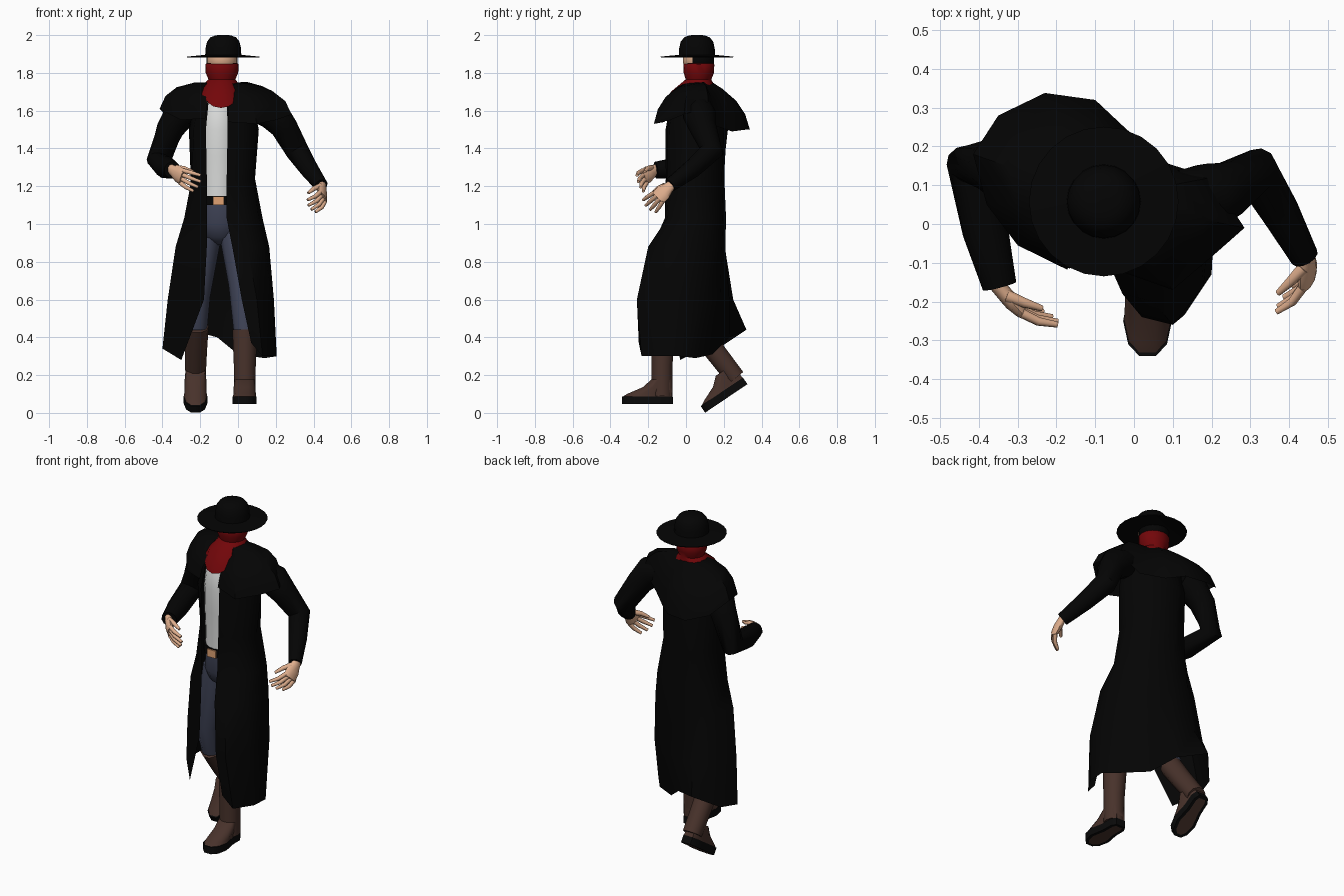
import bpy, bmesh, math
from mathutils import Vector, Matrix

if "Cube" in bpy.data.objects:
    bpy.data.objects.remove(bpy.data.objects["Cube"])

def material(name, r, g, b):
    m = bpy.data.materials.new(name)
    m.diffuse_color = (r, g, b, 1)
    m.use_nodes = True
    m.node_tree.nodes["Principled BSDF"].inputs["Base Color"].default_value = m.diffuse_color
    return m

BLACK = material("black cloth", 0.0012, 0.0012, 0.0012)
RED = material("red scarf", 0.17, 0.002, 0.003)
WHITE = material("white shirt", 0.7, 0.71, 0.7)
DENIM = material("blue denim", 0.05, 0.057, 0.095)
BROWN = material("brown leather", 0.065, 0.032, 0.024)
SKIN = material("skin", 0.75, 0.43, 0.27)
BRASS = material("brass", 0.75, 0.36, 0.17)
SOLE = material("black sole", 0.003, 0.003, 0.003)

def loft(name, rings, *mats, closed=True, caps=True, angle=50, rule=None):
    """Skin a stack of equal-length rings of points."""
    bm = bmesh.new()
    vs = [[bm.verts.new(p) for p in r] for r in rings]
    n = len(rings[0])
    for a, b in zip(vs, vs[1:]):
        for i in range(n if closed else n - 1):
            j = (i + 1) % n
            bm.faces.new((a[i], a[j], b[j], b[i]))
    if closed and caps:
        bm.faces.new(vs[0][::-1])
        bm.faces.new(vs[-1])
    if closed:
        bmesh.ops.recalc_face_normals(bm, faces=bm.faces)
    bm.normal_update()
    if rule:
        rule(bm)
    me = bpy.data.meshes.new(name)
    bm.to_mesh(me)
    bm.free()
    for m in mats:
        me.materials.append(m)
    me.shade_smooth()
    me.set_sharp_from_angle(angle=math.radians(angle))
    ob = bpy.data.objects.new(name, me)
    bpy.context.collection.objects.link(ob)
    return ob

def ellipse(cx, cy, z, rx, ry, n=16):
    return [(cx + rx * math.cos(2 * math.pi * i / n), cy + ry * math.sin(2 * math.pi * i / n), z)
            for i in range(n)]

def tube(name, pts, radii, mat, n=10, wide=(1, 0, 0.01)):
    """Tapered limb; a radius may be a (wide, thin) pair."""
    pts = [Vector(p) for p in pts]
    rings = []
    for i, p in enumerate(pts):
        d = (pts[min(i + 1, len(pts) - 1)] - pts[max(i - 1, 0)]).normalized()
        u = Vector(wide)
        u = (u - d * u.dot(d)).normalized()
        v = d.cross(u)
        a, b = radii[i] if isinstance(radii[i], tuple) else (radii[i], radii[i])
        rings.append([p + u * a * math.cos(2 * math.pi * k / n) + v * b * math.sin(2 * math.pi * k / n)
                      for k in range(n)])
    return loft(name, rings, mat)

# Hat: crown and brim
HX, HY = -0.078, 0.058
loft("hat_crown", [ellipse(HX, HY, z, r, r, 20) for z, r in
     [(1.885, .096), (1.93, .094), (1.965, .086), (1.988, .068), (1.999, .04), (2.0, .01)]], BLACK)
loft("hat_brim", [ellipse(HX, HY, z, r, r, 24) for z, r in
     [(1.884, .09), (1.881, .19), (1.886, .193), (1.895, .1)]], BLACK)

# Head: skin at the front, dark hair behind
def hair_rule(bm):
    for f in bm.faces:
        f.material_index = 0 if f.normal.y < -0.5 else 1
loft("head", [ellipse(-.085, .066, z, .083 * s, .083 * s) for z, s in
     [(1.74, .5), (1.78, .7), (1.835, .86), (1.852, 1), (1.89, 1), (1.93, .8)]], SKIN, BLACK, rule=hair_rule)

# Scarf flaring into a pointed flap at the front
scarf = [ellipse(-.085, .068, 1.852, .08, .076), ellipse(-.085, .068, 1.845, .088, .082),
         ellipse(-.085, .068, 1.80, .086, .08), ellipse(-.085, .066, 1.765, .071, .068)]
for rx, drop, lean, top, power in ((.1, .035, .05, 1.735, .6), (.108, .108, .088, 1.722, 1.1)):
    ring = []
    for x, y, z in ellipse(-.09, .06, top, rx, .09):
        f = max(0, -(y - .06) / .09)
        ring.append((x, y - lean * f ** .4, z - drop * f ** power))
    scarf.append(ring)
loft("scarf", scarf, RED, caps=False)

# Shirt, belt, buckle and trouser seat
loft("shirt", [ellipse(-.1, .04, z, rx, ry, 20) for z, rx, ry in
     [(1.12, .11, .13), (1.25, .115, .13), (1.36, .12, .133), (1.5, .12, .138), (1.6, .11, .125),
      (1.7, .07, .08)]], WHITE)
loft("belt", [ellipse(-.1, .04, z, .125, .137, 20) for z in (1.1, 1.148)], BLACK)
loft("buckle", [[(x, y, z) for x, z in ((-.132, 1.1), (-.075, 1.1), (-.075, 1.145), (-.132, 1.145))]
                for y in (-.106, -.098)], BRASS)
loft("trouser_seat", [ellipse(-.09, .04, z, rx, ry) for z, rx, ry in
     [(1.1, .125, .13), (1.0, .135, .13), (.93, .11, .1), (.89, .03, .05)]], DENIM)

# Trouser legs and boot shafts
tube("left_trouser_leg", [(-.02, .02, .98), (.02, -.09, .68), (.037, -.12, .43)], [.085, .07, .06], DENIM)
tube("right_trouser_leg", [(-.165, .05, .98), (-.215, .02, .62), (-.218, .06, .45)], [.085, .068, .056], DENIM)
tube("left_boot_shaft", [(.036, -.12, .44), (.036, -.127, .25), (.036, -.127, .09)], [.066, .058, .057], BROWN)
tube("right_boot_shaft", [(-.217, .055, .46), (-.222, .15, .33), (-.225, .262, .185)], [.062, .058, .054], BROWN)

# Feet: sole with inset underside, leather upper
HALF = [(.03, 0), (.047, -.03), (.048, -.1), (.063, -.18), (.05, -.24), (.022, -.27)]
OUTLINE = HALF + [(-x, y) for x, y in HALF[::-1]]

def foot(name, matrix):
    def ring(z, sx, sy, y0=0):
        return [(x * sx, y * sy + y0, z) for x, y in OUTLINE]
    def inset_rule(bm):
        under = [f for f in bm.faces if f.normal.z < -0.9]
        bmesh.ops.inset_region(bm, faces=under, thickness=0.018)
        for f in under:
            f.material_index = 1
    a = loft(name + "_sole", [ring(0, 1, 1), ring(.042, 1, 1)], SOLE, BROWN, rule=inset_rule)
    b = loft(name + "_upper", [ring(.04, .97, .97, -.003), ring(.055, .94, .88, -.003),
             ring(.09, .92, .58, -.002), ring(.13, .85, .4, -.006)], BROWN)
    for ob in (a, b):
        ob.data.transform(matrix)

foot("left_foot", Matrix.Translation((.035, -.07, .046)))
foot("right_foot", Matrix.Translation((-.225, .325, .152)) @ Matrix.Rotation(math.radians(34), 4, 'X'))

# Coat: open outlines running from the left front edge round the back to the right front edge
chest = [(-.055, -.1), (.03, -.09), (.1, -.01), (.11, .07), (.05, .15), (-.05, .2),
         (-.15, .205), (-.23, .16), (-.26, .07), (-.235, -.05), (-.17, -.108)]
waist = [(-.06, -.102), (.02, -.09), (.08, -.03), (.09, .05), (.06, .13), (-.03, .19),
         (-.12, .203), (-.205, .18), (-.25, .11), (-.245, -.01), (-.165, -.107)]
hip = [(-.06, -.112), (.03, -.1), (.11, -.04), (.13, .04), (.1, .13), (0, .195),
       (-.1, .212), (-.2, .2), (-.265, .14), (-.285, .01), (-.165, -.112)]
thigh = [(-.03, -.18), (.05, -.2), (.14, -.12), (.165, 0), (.12, .12), (0, .19),
         (-.1, .208), (-.21, .205), (-.295, .16), (-.33, .02), (-.165, -.115)]
knee = [(.02, -.24), (.1, -.26), (.18, -.16), (.19, -.02), (.14, .1), (.03, .18),
        (-.08, .23), (-.22, .25), (-.33, .19), (-.372, .05), (-.18, -.11)]
hem = [(.07, -.25, .37), (.13, -.235, .3), (.2, -.13, .3), (.205, -.03, .3), (.14, .05, .29), (0, .14, .31),
       (-.11, .23, .4), (-.26, .32, .44), (-.37, .2, .36), (-.4, .08, .34), (-.3, -.03, .28)]
flat = lambda ring, z: [(x, y, z) for x, y in ring]
collar = [(-.08 + (x + .08) * .85, .06 + (y - .06) * .85, 1.64) for x, y in chest]
loft("long_coat", [hem, flat(knee, .6), flat(thigh, .88), flat(hip, 1.03), flat(waist, 1.24),
                   flat(chest, 1.5), collar], BLACK, closed=False)

# Shoulder cape flaring from the neck to an uneven rim
rim = [(-.055, -.115, 1.54), (.1, -.17, 1.53), (.2, -.085, 1.55), (.285, -.01, 1.58), (.2, .12, 1.62),
       (.09, .155, 1.52), (-.02, .245, 1.49), (-.1, .32, 1.5), (-.23, .338, 1.5), (-.35, .28, 1.54),
       (-.415, .18, 1.61), (-.38, .05, 1.59), (-.3, -.055, 1.55), (-.172, -.118, 1.56)]

def cape_ring(t, z):
    out = []
    for x, y, zr in rim:
        d = Vector((x + .085, y - .065))
        d = d.normalized() * .075 * (1 - t) + d * t
        out.append((d.x - .085, d.y + .065, z + (zr - 1.55) * t))
    # Front edges are held back so the scarf lies over them
    for i, x in ((0, max(out[0][0], -.05)), (13, min(out[13][0], -.15))):
        out[i] = (x, out[i][1] + .03 * (1 - t), out[i][2] - .06 * (1 - t))
    return out
loft("shoulder_cape", [rim, cape_ring(.88, 1.625), cape_ring(.65, 1.685), cape_ring(.3, 1.73),
                       cape_ring(0, 1.75)], BLACK, closed=False)

# Sleeves
tube("left_sleeve", [(.12, .06, 1.61), (.19, .07, 1.58), (.245, .09, 1.51), (.315, .135, 1.385),
                     (.378, .03, 1.29), (.44, -.085, 1.205)], [.08, .088, .072, .062, .05, .037], BLACK, 12, (1, .5, .6))
tube("right_sleeve", [(-.24, .11, 1.61), (-.31, .13, 1.58), (-.36, .15, 1.5), (-.42, .155, 1.335),
                      (-.383, -.02, 1.30), (-.347, -.16, 1.285)], [.08, .088, .073, .064, .06, .045], BLACK, 12, (1, .3, .2))

# Hands: flat palm, four curling fingers and a thumb
def hand(name, wrist, d, spread, curl, k=1.2):
    w, d, s, c = Vector(wrist), Vector(d).normalized(), Vector(spread), Vector(curl)
    s = (s - d * s.dot(d)).normalized()
    tube(name + "_palm", [w - d * .03, w + d * .01, w + d * .05, w + d * .09],
         [(.025, .02), (.031, .021), (.045, .022), (.044, .015)], SKIN, 10, s)
    for i in range(4):
        o = i - 1.5
        length = (.95, 1.05, 1, .85)[i] * k
        p = w + d * .08 + s * o * .023
        q = p + (d + s * o * .16 + c * .55).normalized() * .043 * length
        r = q + (d + s * o * .12 + c * 1.2).normalized() * .045 * length
        tube(f"{name}_finger_{i + 1}", [p, q, r], [.0125, .0115, .008], SKIN, 8, s)
    p = w + d * .02 - s * .022
    q = p + (d - s * .5 + c * .8).normalized() * .05
    r = q + (d - s * .1 + c * .8).normalized() * .05
    tube(name + "_thumb", [p, q, r], [.017, .013, .008], SKIN, 8, s)

hand("left_hand", (.445, -.085, 1.2), (.03, -.72, -.68), (.4, .65, -.7), (-1, .05, 0))
hand("right_hand", (-.347, -.165, 1.285), (.6, -.68, -.42), (0, 0, -1), (.75, .4, -.15))
